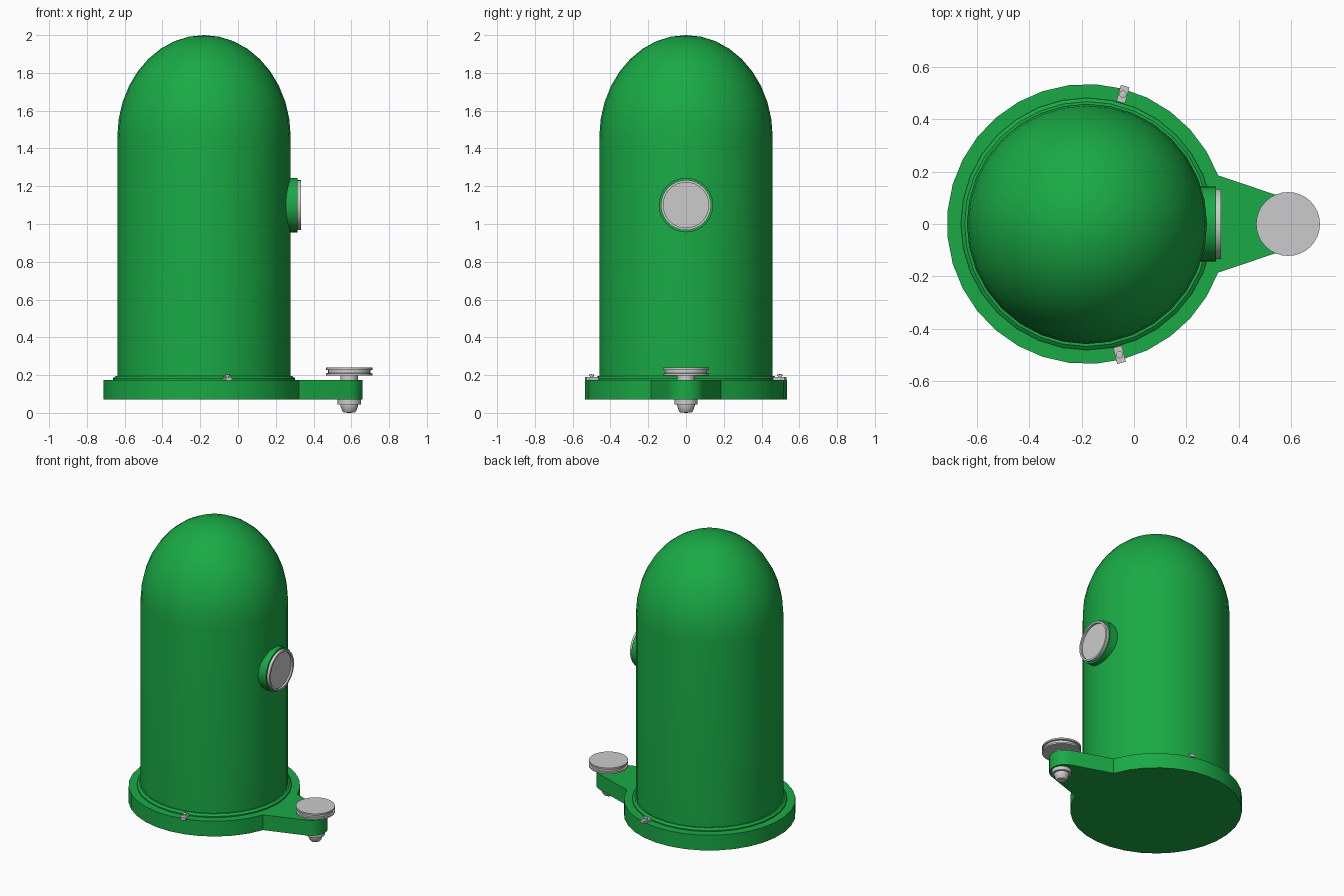
import bpy, bmesh
from math import sin, cos, pi, radians
from mathutils import Matrix

if "Cube" in bpy.data.objects:
    bpy.data.objects.remove(bpy.data.objects["Cube"])

CX = -0.18      # axis of the domed body
KX = 0.589      # axis of the thumb knob

green = bpy.data.materials.new("green_paint")
green.diffuse_color = (0.01, 0.4, 0.06, 1)
green.use_nodes = True
green.node_tree.nodes["Principled BSDF"].inputs["Base Color"].default_value = green.diffuse_color


def finish(bm, name, mat=None, matrix=None, angle=35):
    bmesh.ops.remove_doubles(bm, verts=bm.verts, dist=1e-5)
    bmesh.ops.recalc_face_normals(bm, faces=bm.faces)
    if matrix:
        bm.transform(matrix)
    mesh = bpy.data.meshes.new(name)
    bm.to_mesh(mesh)
    bm.free()
    ob = bpy.data.objects.new(name, mesh)
    bpy.context.collection.objects.link(ob)
    if mat:
        mesh.materials.append(mat)
    bpy.ops.object.select_all(action='DESELECT')
    ob.select_set(True)
    bpy.context.view_layer.objects.active = ob
    bpy.ops.object.shade_smooth_by_angle(angle=radians(angle))
    return ob


def lathe(name, profile, matrix, mat=None, segs=32):
    """Revolve (radius, height) points around local z."""
    bm = bmesh.new()
    verts = [bm.verts.new((r, 0, z)) for r, z in profile]
    edges = [bm.edges.new(p) for p in zip(verts, verts[1:])]
    bmesh.ops.spin(bm, geom=verts + edges, cent=(0, 0, 0), axis=(0, 0, 1),
                   angle=2 * pi, steps=segs, use_duplicate=False)
    bmesh.ops.remove_doubles(bm, verts=bm.verts, dist=1e-5)
    return finish(bm, name, mat, matrix)


body_at = Matrix.Translation((CX, 0, 0))

# Tall body with slightly stretched dome
dome = [(0.459 * cos(radians(a)), 1.46 + 0.54 * sin(radians(a))) for a in range(0, 90, 10)]
lathe("body_shell", [(0, 0.12), (0.459, 0.12)] + dome + [(0, 2.0)], body_at, green)

# Low stepped collar where the body meets the base
lathe("base_collar", [(0, 0.15), (0.482, 0.15), (0.482, 0.183), (0.468, 0.194), (0, 0.194)],
      body_at, green)

# Base flange: round plate with a tapered arm and rounded tip
outline = []
for i in range(30):
    a = radians(20.3 + 319.4 * i / 29)
    outline.append((CX + 0.535 * cos(a), 0.535 * sin(a)))
for i in range(11):
    a = radians(-73 + 146 * i / 10)
    outline.append((0.56 + 0.1 * cos(a), 0.1 * sin(a)))
bm = bmesh.new()
plate = bm.faces.new([bm.verts.new((x, y, 0.07)) for x, y in outline])
ext = bmesh.ops.extrude_face_region(bm, geom=[plate], use_keep_orig=True)
bmesh.ops.translate(bm, vec=(0, 0, 0.105),
                    verts=[v for v in ext["geom"] if isinstance(v, bmesh.types.BMVert)])
finish(bm, "base_flange", green, angle=30)

# Porthole facing +x: painted collar, metal rim, recessed glass
port_at = Matrix.Translation((0, 0, 1.1)) @ Matrix.Rotation(pi / 2, 4, 'Y')
lathe("port_collar", [(0, 0.22), (0.144, 0.22), (0.144, 0.314), (0, 0.314)], port_at, green)
lathe("port_rim", [(0.12, 0.31), (0.133, 0.31), (0.133, 0.333), (0.12, 0.333), (0.12, 0.31)],
      port_at)
lathe("port_glass", [(0, 0.312), (0.121, 0.312), (0.121, 0.32), (0, 0.32)], port_at)

# Thumb knob with grooved edge, stem through the arm, and nut below
knob_at = Matrix.Translation((KX, 0, 0))
lathe("knob_disc", [(0, 0.198), (0.122, 0.198), (0.122, 0.209), (0.112, 0.211),
                    (0.112, 0.226), (0.122, 0.228), (0.122, 0.239), (0, 0.239)], knob_at)
lathe("knob_stem", [(0, 0.04), (0.047, 0.04), (0.047, 0.2), (0, 0.2)], knob_at)
lathe("knob_nut", [(0, 0.045), (0.061, 0.045), (0.061, 0.075), (0, 0.075)], knob_at)
lathe("knob_tip", [(0, 0.0), (0.03, 0.002), (0.037, 0.01), (0.047, 0.038), (0.047, 0.05),
                   (0, 0.05)], knob_at)

# Two small clips on the flange, each a radial bar with a pin
for side, deg in (("back", 74.5), ("front", -76)):
    at = body_at @ Matrix.Rotation(radians(deg), 4, 'Z') @ Matrix.Translation((0.515, 0, 0))
    bm = bmesh.new()
    bmesh.ops.create_cube(bm, size=1, matrix=Matrix.Translation((0, 0, 0.18))
                          @ Matrix.Diagonal((0.064, 0.034, 0.018, 1)))
    finish(bm, "clip_bar_" + side, None, at)
    lathe("clip_pin_" + side, [(0, 0.18), (0.009, 0.18), (0.009, 0.194), (0.014, 0.196),
                               (0.014, 0.203), (0, 0.205)], at, None, 12)
